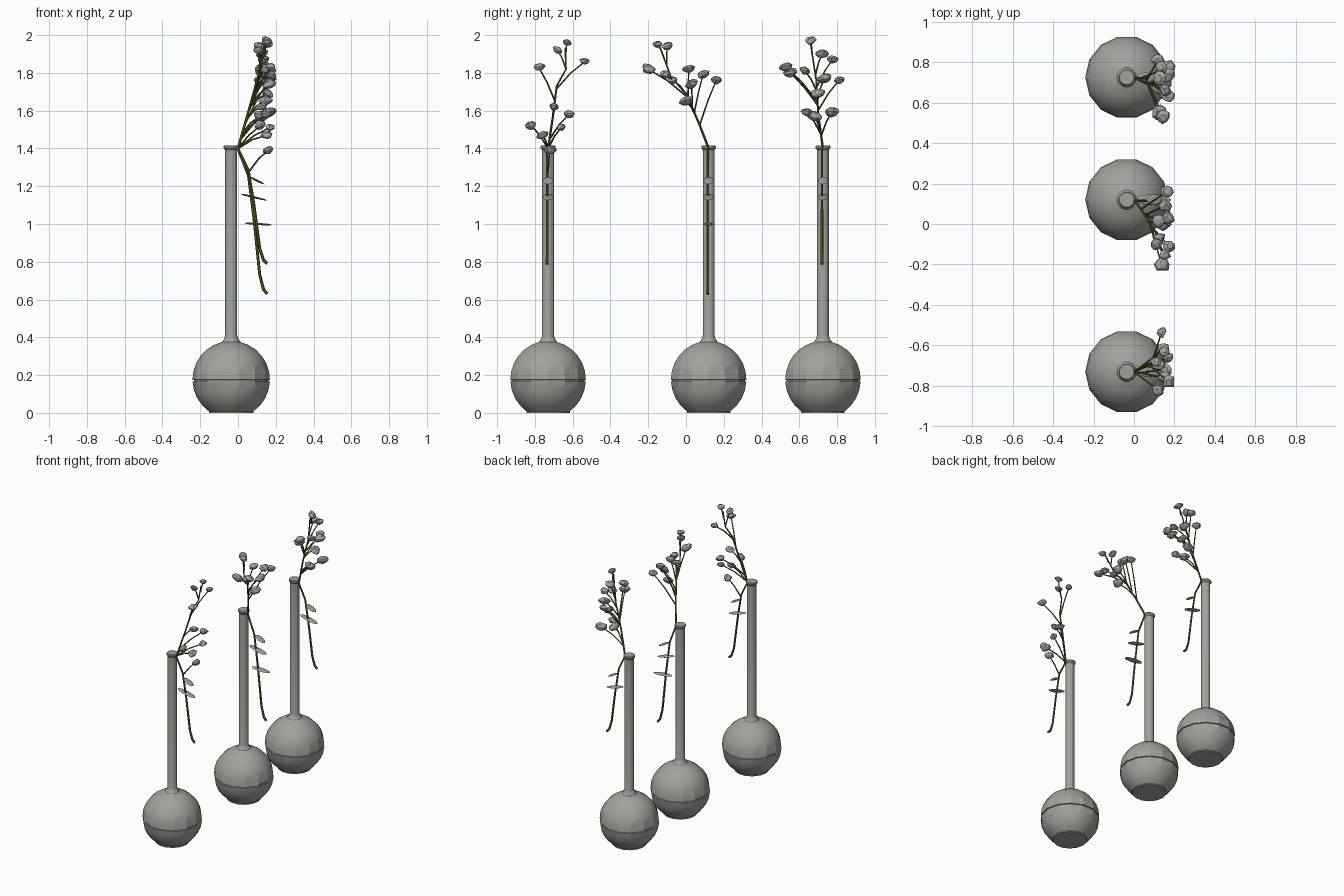
import bpy, bmesh, math, random
from mathutils import Vector, Matrix, Euler

if "Cube" in bpy.data.objects:
    bpy.data.objects.remove(bpy.data.objects["Cube"])

random.seed(4)

def material(name, col):
    m = bpy.data.materials.new(name)
    m.diffuse_color = (*col, 1)
    m.use_nodes = True
    m.node_tree.nodes["Principled BSDF"].inputs["Base Color"].default_value = m.diffuse_color
    return m

GREY = material("stone_grey", (0.36, 0.36, 0.335))
PETAL = material("petal_grey", (0.36, 0.36, 0.36))
OLIVE = material("stem_olive", (0.12, 0.13, 0.02))

def finish(bm, name, mat):
    bmesh.ops.recalc_face_normals(bm, faces=bm.faces)
    me = bpy.data.meshes.new(name)
    bm.to_mesh(me)
    bm.free()
    me.materials.append(mat)
    ob = bpy.data.objects.new(name, me)
    bpy.context.collection.objects.link(ob)
    return ob

def circle(n):
    return [(math.cos(2 * math.pi * i / n), math.sin(2 * math.pi * i / n)) for i in range(n)]

def skin(bm, rings):
    """Join rings of points into a capped skin."""
    vs = [[bm.verts.new(p) for p in r] for r in rings]
    n = len(vs[0])
    for a, b in zip(vs, vs[1:]):
        for i in range(n):
            j = (i + 1) % n
            bm.faces.new((a[i], a[j], b[j], b[i]))
    bm.faces.new(vs[0][::-1])
    bm.faces.new(vs[-1])

# Bottle vase: ball with a seam groove, long neck and lip
def vase(name, x, y):
    R, c = 0.205, 0.176
    def arc(lo, hi, steps):
        angles = [math.radians(lo + (hi - lo) * i / steps) for i in range(steps + 1)]
        return [(R * math.cos(a), c + R * math.sin(a)) for a in angles]
    prof = [(0.118, 0)] + arc(-55, -3, 4) + [(0.198, 0.167), (0.198, 0.173)] + arc(0, 76, 6)
    prof += [(0.037, 0.393), (0.032, 0.41), (0.032, 1.392), (0.04, 1.402), (0.04, 1.412), (0.037, 1.416)]
    bm = bmesh.new()
    skin(bm, [[(x + r * u, y + r * v, z) for u, v in circle(14)] for r, z in prof])
    ob = finish(bm, name, GREY)
    bpy.ops.object.select_all(action='DESELECT')
    ob.select_set(True)
    bpy.context.view_layer.objects.active = ob
    bpy.ops.object.shade_smooth_by_angle(angle=math.radians(24))

# Tapered six-sided stem along a path
def stem(bm, pts, r0, r1):
    pts = [Vector(p) for p in pts]
    last = len(pts) - 1
    rings = []
    for k, p in enumerate(pts):
        d = (pts[min(k + 1, last)] - pts[max(k - 1, 0)]).normalized()
        side = d.cross(Vector((0.1, 1, 0))).normalized()
        up = d.cross(side)
        r = r0 + (r1 - r0) * k / last
        rings.append([p + r * (u * side + v * up) for u, v in circle(6)])
    skin(bm, rings)

# Ragged little blossom: cup, flared rim and domed top
def blossom(bm, pos, r):
    rot = Euler((random.uniform(-.4, .4), random.uniform(0, .5), random.uniform(0, 6))).to_matrix()
    lobes = [random.uniform(0.8, 1.2) for _ in range(8)]
    rings = []
    for f, z in ((0.2, -0.6), (0.7, -0.35), (1.0, 0.05), (0.9, 0.3), (0.45, 0.6)):
        rings.append([Vector(pos) + r * (rot @ Vector((f * q * u, f * q * v, z + random.uniform(-.1, .1) * f)))
                      for (u, v), q in zip(circle(8), lobes)])
    skin(bm, rings)

# Thin leaf from point a to point b
def leaf(bm, a, b):
    a, b = Vector(a), Vector(b)
    d = b - a
    M = (Matrix.Translation((a + b) / 2) @ Matrix.Rotation(math.atan2(-d.z, d.x), 4, 'Y')
         @ Matrix.Diagonal((d.length / 2, 0.028, 0.006, 1)))
    bmesh.ops.create_uvsphere(bm, u_segments=8, v_segments=4, radius=1, matrix=M)

def lean(z):
    """Sprays lean towards +x as they rise."""
    return min(0.14, max(0, 0.28 * (z - 1.40)))

def on_path(path, z):
    """Point on a spray's main shoot at height z."""
    for (y0, z0), (y1, z1) in zip(path, path[1:]):
        if z <= z1:
            t = max(0, (z - z0) / (z1 - z0))
            z = max(z, z0)
            return Vector((lean(z), y0 + t * (y1 - y0), z))
    return Vector((lean(path[-1][1]), *path[-1]))

# One vase with its spray; shoot and heads are (y, z)
def plant(name, y, foot, size, shoot, heads):
    vase(name + "_vase", -0.036, y)
    stems, flowers, leaves = bmesh.new(), bmesh.new(), bmesh.new()
    h = 1.41 - foot
    # stalk hanging outside the neck
    stalk = [(.155, 0), (.135, .03), (.115, .13), (.085, .5), (.055, .8), (-.005, 1)]
    stem(stems, [(x, y - 0.005, foot + h * t) for x, t in stalk], 0.009, 0.006)
    stem(stems, [on_path(shoot, z) for _, z in shoot], 0.007, 0.004)
    # side twigs, each ending in a blossom
    for i, (hy, hz) in enumerate(heads):
        base = shoot[0][1] if hz > 1.45 else 1.28
        mid_y = on_path(shoot, hz).y
        a = on_path(shoot, max(base, hz - 0.07 - 0.75 * abs(hy - mid_y)))
        if hz < 1.45:
            a = Vector((0.06, y, base))
        b = Vector((0.145 + 0.028 * math.cos(2.2 * i) - 0.02 * (hz > 1.9), hy, hz))
        mid = a.lerp(b, 0.5) + Vector((0, 0, 0.012))
        stem(stems, [a, mid, b], 0.005, 0.0035)
        blossom(flowers, b, size * random.uniform(0.8, 1.15))
    # leaves on the stalk
    leaf(leaves, (0.01, y, 1.16), (0.155, y, 1.125))
    leaf(leaves, (0.06, y, 1.25), (0.14, y, 1.21))
    if foot < 0.7:
        leaf(leaves, (0.03, y, 1.005), (0.185, y, 0.995))
    finish(stems, name + "_stems", OLIVE)
    finish(flowers, name + "_blossoms", PETAL)
    finish(leaves, name + "_leaves", PETAL)

plant("left", -0.73, 0.79, 0.03,
      [(-.73, 1.40), (-.70, 1.6), (-.685, 1.73), (-.635, 1.82), (-.64, 1.93)],
      [(-.63, 1.96), (-.68, 1.92), (-.535, 1.86), (-.78, 1.83), (-.70, 1.62),
       (-.62, 1.58), (-.66, 1.51), (-.82, 1.52), (-.76, 1.47), (-.72, 1.39)])
plant("middle", 0.12, 0.63, 0.034,
      [(.12, 1.40), (.07, 1.53), (0, 1.69), (-.08, 1.78), (-.14, 1.94)],
      [(-.15, 1.95), (-.10, 1.94), (-.20, 1.82), (-.11, 1.79), (-.07, 1.76), (0, 1.65),
       (.03, 1.74), (.015, 1.82), (.09, 1.79), (.16, 1.76)])
plant("right", 0.725, 0.79, 0.037,
      [(.725, 1.40), (.70, 1.58), (.69, 1.76), (.66, 1.95)],
      [(.66, 1.97), (.72, 1.90), (.775, 1.87), (.63, 1.81), (.55, 1.80), (.53, 1.83),
       (.735, 1.77), (.81, 1.76), (.70, 1.69), (.64, 1.59), (.68, 1.57), (.77, 1.59)])
